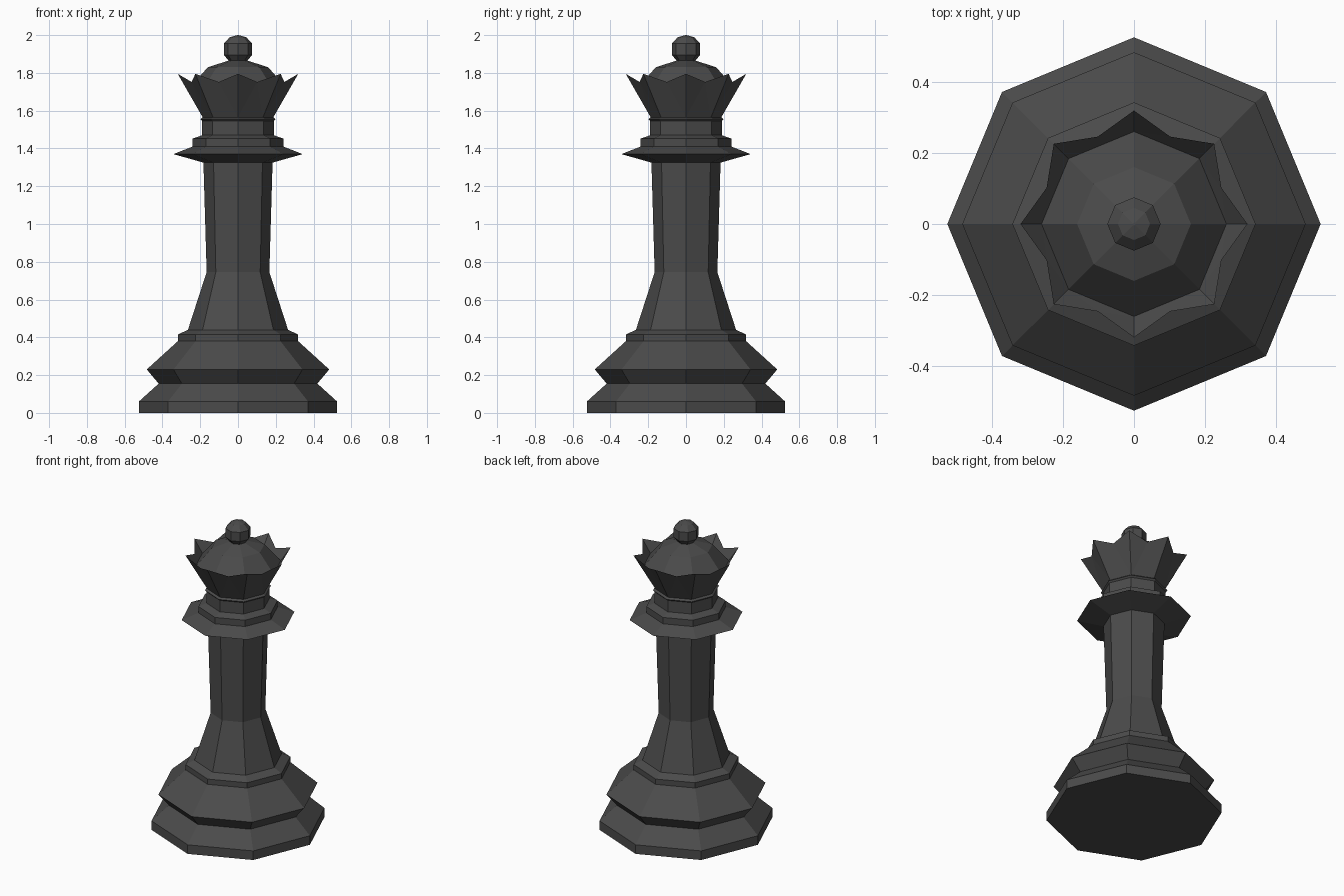
import bpy, bmesh, math

if "Cube" in bpy.data.objects:
    bpy.data.objects.remove(bpy.data.objects["Cube"])

SIDES = 8
mat = bpy.data.materials.new("charcoal")
mat.diffuse_color = (0.07, 0.07, 0.07, 1)
mat.use_nodes = True
mat.node_tree.nodes["Principled BSDF"].inputs["Base Color"].default_value = mat.diffuse_color


def finish(name, bm):
    bmesh.ops.remove_doubles(bm, verts=bm.verts, dist=1e-5)
    bmesh.ops.recalc_face_normals(bm, faces=bm.faces)
    me = bpy.data.meshes.new(name)
    bm.to_mesh(me)
    bm.free()
    me.materials.append(mat)
    ob = bpy.data.objects.new(name, me)
    bpy.context.collection.objects.link(ob)
    return ob


def ring(bm, r, z):
    return [bm.verts.new((r * math.cos(math.tau * i / SIDES),
                          r * math.sin(math.tau * i / SIDES), z)) for i in range(SIDES)]


def lathe(name, profile):
    """Turn a (radius, height) profile into a closed eight-sided solid."""
    bm = bmesh.new()
    rings = [ring(bm, r, z) for r, z in profile]
    for a, b in zip(rings, rings[1:]):
        for i in range(SIDES):
            j = (i + 1) % SIDES
            bm.faces.new((a[i], a[j], b[j], b[i]))
    bm.faces.new(rings[0][::-1])
    bm.faces.new(rings[-1])
    return finish(name, bm)


# Stepped foot
lathe("base", [(0.525, 0), (0.525, 0.06), (0.42, 0.155), (0.483, 0.23),
               (0.318, 0.38), (0.318, 0.415), (0.265, 0.44)])
# Flared column
lathe("column", [(0.265, 0.44), (0.166, 0.745), (0.183, 1.325)])
# Collar and neck
lathe("collar", [(0.183, 1.325), (0.342, 1.37), (0.24, 1.41), (0.24, 1.452),
                 (0.19, 1.47), (0.19, 1.545), (0.2, 1.555), (0.187, 1.565)])

# Crown: points at the corners, notches between, with an inner wall
bm = bmesh.new()
foot, tips, inner = ring(bm, 0.187, 1.565), ring(bm, 0.319, 1.795), ring(bm, 0.26, 1.715)
notches = []
for i in range(SIDES):
    a = math.tau * (i + 0.5) / SIDES
    notches.append(bm.verts.new((0.266 * math.cos(a), 0.266 * math.sin(a), 1.752)))
for i in range(SIDES):
    j = (i + 1) % SIDES
    n = notches[i]
    for low in (foot, inner):
        bm.faces.new((low[i], n, tips[i]))
        bm.faces.new((low[i], low[j], n))
        bm.faces.new((low[j], tips[j], n))
bm.faces.new(foot)
bm.faces.new(inner)
finish("crown", bm)

# Cap inside the crown
lathe("cap", [(0.26, 1.715), (0.16, 1.83), (0.05, 1.865)])
# Ball on top
lathe("finial", [(0.045, 1.86), (0.075, 1.895), (0.075, 1.955), (0.045, 1.988), (0.004, 2.0)])
